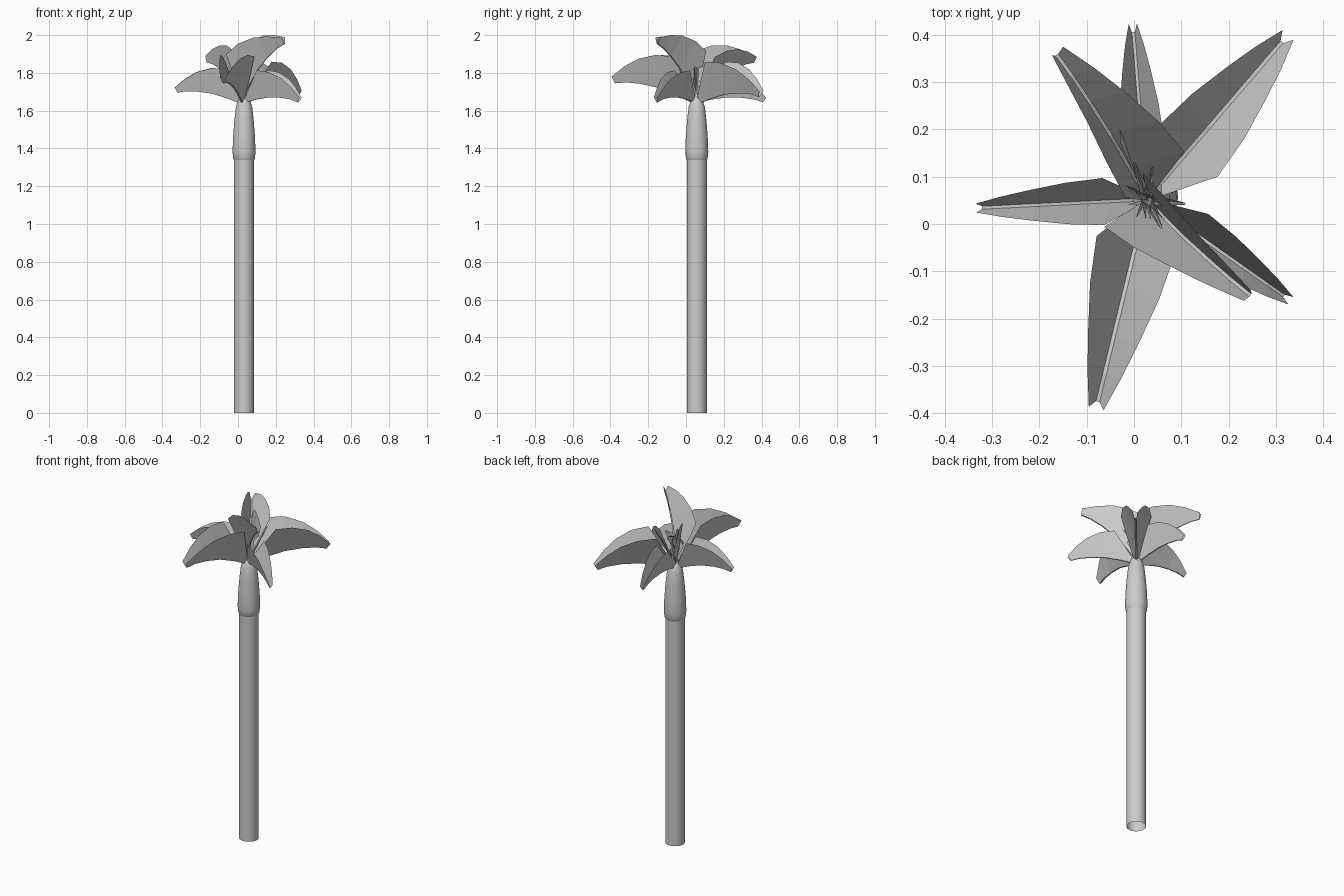
import bpy, bmesh
from math import radians, atan2
from mathutils import Matrix, Vector

cube = bpy.data.objects.get("Cube")
if cube:
    bpy.data.objects.remove(cube)

grey = bpy.data.materials.new("plain_grey")
grey.use_nodes = True
grey.diffuse_color = (0.6, 0.6, 0.6, 1)
grey.node_tree.nodes["Principled BSDF"].inputs["Base Color"].default_value = (0.6, 0.6, 0.6, 1)

CX, CY = 0.032, 0.057   # trunk axis


def finish(name, bm, smooth):
    mesh = bpy.data.meshes.new(name)
    bm.to_mesh(mesh)
    bm.free()
    mesh.materials.append(grey)
    for p in mesh.polygons:
        p.use_smooth = smooth
    obj = bpy.data.objects.new(name, mesh)
    bpy.context.collection.objects.link(obj)
    return obj


def lathe(name, profile, steps=32):
    """Spin (radius, height) points around the trunk axis."""
    bm = bmesh.new()
    verts = [bm.verts.new((r, 0, z)) for r, z in profile]
    edges = [bm.edges.new(pair) for pair in zip(verts, verts[1:])]
    bmesh.ops.spin(bm, geom=verts + edges, cent=(0, 0, 0), axis=(0, 0, 1),
                   angle=radians(360), steps=steps, use_merge=True)
    bmesh.ops.remove_doubles(bm, verts=bm.verts, dist=0.0005)
    bmesh.ops.recalc_face_normals(bm, faces=bm.faces)
    obj = finish(name, bm, True)
    obj.location = (CX, CY, 0)
    return obj


# Trunk (open at the foot) and the swollen sheath above it
lathe("trunk", [(0.053, 0), (0.053, 0.67), (0.053, 1.36)])
lathe("crown_sheath", [(0.051, 1.335), (0.057, 1.345), (0.061, 1.38), (0.058, 1.46),
                       (0.051, 1.55), (0.043, 1.62), (0.03, 1.66), (0.002, 1.69)])

# Frond stations: keel (reach, height) and blade edge (reach, spread, height)
KEEL = [(0.0, 0.0), (0.1, 0.05), (0.2, 0.09), (0.3, 0.112), (0.38, 0.12), (0.44, 0.115)]
EDGE = [(0.01, 0.012, 0.03), (0.1, 0.085, 0.255), (0.2, 0.075, 0.265),
        (0.3, 0.055, 0.245), (0.38, 0.037, 0.205), (0.455, 0.016, 0.15)]
RIB = 0.004


def frond(name, tip, base_z, scale, pitch, width=1.0, roll=0.0, base=(CX - 0.005, CY - 0.005)):
    """V-shaped folded leaf: two blades rising from a narrow rib."""
    bm = bmesh.new()
    rows = []
    for (kr, kz), (er, ev, ez) in zip(KEEL, EDGE):
        rows.append([bm.verts.new(c) for c in (
            (er, ev * width, ez), (kr, RIB, kz), (kr, -RIB, kz), (er, -ev * width, ez))])
    for a, b in zip(rows, rows[1:]):
        for i in range(3):
            bm.faces.new((a[i], a[i + 1], b[i + 1], b[i]))
    heading = atan2(tip[1] - base[1], tip[0] - base[0])
    m = (Matrix.Translation(Vector((base[0], base[1], base_z)))
         @ Matrix.Rotation(heading, 4, 'Z')
         @ Matrix.Rotation(radians(-pitch), 4, 'Y')
         @ Matrix.Rotation(radians(roll), 4, 'X')
         @ Matrix.Scale(scale, 4))
    bm.transform(m)
    bmesh.ops.recalc_face_normals(bm, faces=bm.faces)
    return finish(name, bm, False)


# Large fronds
frond("front_frond", (-0.08, -0.39), 1.63, 1.0, 0)
frond("right_frond", (-0.31, 0.035), 1.63, 0.78, -4, 0.75)
frond("back_left_frond", (0.3, 0.37), 1.63, 0.97, -9)
frond("back_frond", (0.0, 0.39), 1.64, 0.78, -14, 0.7)
frond("front_left_low_frond", (0.3, -0.14), 1.64, 0.78, -14, 0.75)
frond("back_right_high_frond", (-0.175, 0.34), 1.66, 0.9, 14, 1.05, 11)
frond("front_left_high_frond", (0.25, -0.135), 1.66, 0.92, 30, 0.9, 8)

# Small young leaves standing in the heart of the crown
young = [((-0.02, 0.19), 45), ((0.05, 0.18), 50), ((0.13, 0.04), 45),
         ((0.08, -0.05), 50), ((-0.05, 0.1), 55)]
for i, (tip, pitch) in enumerate(young):
    frond(f"young_leaf_{i + 1}", tip, 1.68, 0.36, pitch, 0.5)
